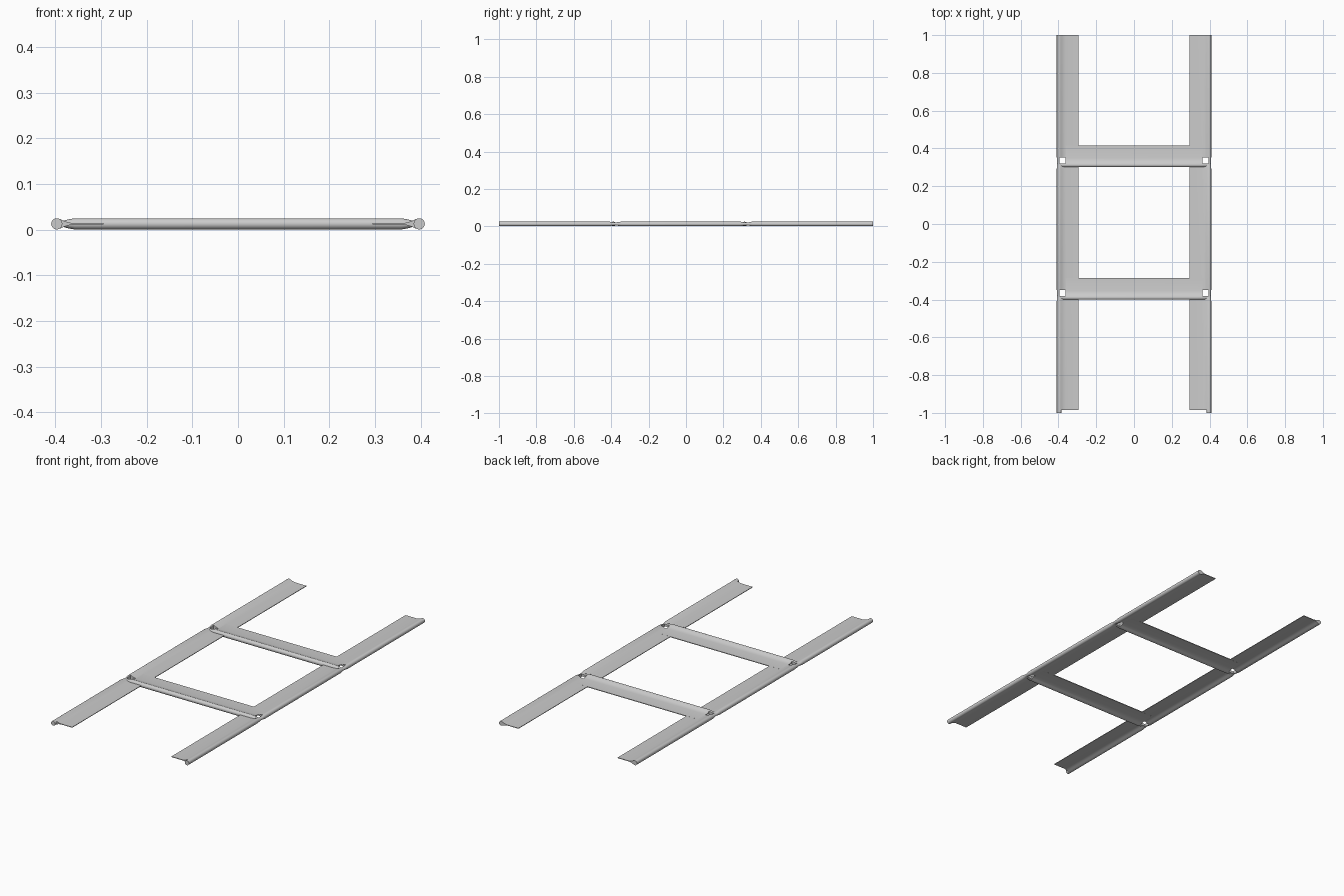
import bpy, bmesh, math

if "Cube" in bpy.data.objects:
    bpy.data.objects.remove(bpy.data.objects["Cube"])

R, ZC, OUT, WIDTH = 0.0122, 0.0128, 0.409, 0.115
CROSS = (-0.401, 0.301)          # front edges of the two crossbars


def profile(thin):
    """Round bead on the outer edge easing into a thin flange: (u, half height)."""
    top = [(R - R * math.cos(a), R * math.sin(a))
           for a in [math.radians(d) for d in range(15, 106, 15)]]
    top += [(0.021, 0.0098), (0.028, 0.0064), (0.036, 0.0036), (0.048, thin), (WIDTH, thin)]
    return [(0.0, 0.0)] + top + [(u, -h) for u, h in reversed(top)]


def loft(name, stations, place, thin):
    """Sweep the profile through (position, scale) stations."""
    bm = bmesh.new()
    rings = []
    for t, s in stations:
        ring = []
        for u, h in profile(thin):
            if u < R:
                u = R - (R - u) * (0.5 + 0.5 * s)
            if abs(h) > thin:
                h = math.copysign(max(abs(h) * s, thin), h)
            ring.append(bm.verts.new(place(t, u, ZC + h)))
        rings.append(ring)
    n = len(rings[0])
    for a, b in zip(rings, rings[1:]):
        for i in range(n):
            j = (i + 1) % n
            bm.faces.new((a[i], a[j], b[j], b[i]))
    bm.faces.new(rings[0])
    bm.faces.new(rings[-1])
    bmesh.ops.recalc_face_normals(bm, faces=bm.faces)
    me = bpy.data.meshes.new(name)
    bm.to_mesh(me)
    bm.free()
    ob = bpy.data.objects.new(name, me)
    bpy.context.collection.objects.link(ob)
    return ob


# square corner hole cutters, one mesh
bm = bmesh.new()
for sx in (-1, 1):
    for y in CROSS:
        r = bmesh.ops.create_cube(bm, size=0.031)
        bmesh.ops.translate(bm, verts=r["verts"], vec=(sx * 0.378, y + 0.036, ZC))
me = bpy.data.meshes.new("hole_cutter")
bm.to_mesh(me)
bm.free()
cutter = bpy.data.objects.new("hole_cutter", me)
bpy.context.collection.objects.link(cutter)
cutter.hide_render = True
cutter.hide_set(True)

parts = []

# side rails, pinched where the crossbars meet them
rail_st = [(-0.985, 1)]
for y in CROSS:
    rail_st += [(y - 0.008, 1), (y + 0.008, 0.72), (y + 0.02, 0.6),
                (y + 0.034, 0.72), (y + 0.052, 1)]
rail_st.append((1.0, 1))
for side, sx in (("left", -1), ("right", 1)):
    parts.append(loft(side + "_rail", rail_st,
                      lambda t, u, z, sx=sx: (sx * (OUT - u), t, z), 0.0015))
    # bead stub projecting past the flange at the front
    bpy.ops.mesh.primitive_cylinder_add(vertices=24, radius=R, depth=0.02,
                                        location=(sx * (OUT - R), -0.99, ZC),
                                        rotation=(math.pi / 2, 0, 0))
    bpy.context.object.name = side + "_rail_tip"
    parts.append(bpy.context.object)

# crossbars, bead on the front edge and tapered ends
bar_st = [(-0.395, 0.4), (-0.385, 0.5), (-0.372, 0.8), (-0.358, 1),
          (0.358, 1), (0.372, 0.8), (0.385, 0.5), (0.395, 0.4)]
for label, y in zip(("front", "back"), CROSS):
    parts.append(loft(label + "_crossbar", bar_st,
                      lambda t, u, z, y=y: (t, y + u, z), 0.0017))

for ob in parts:
    if not ob.name.endswith("tip"):
        m = ob.modifiers.new("holes", "BOOLEAN")
        m.operation = "DIFFERENCE"
        m.solver = "EXACT"
        m.object = cutter
    bpy.ops.object.select_all(action="DESELECT")
    ob.select_set(True)
    bpy.context.view_layer.objects.active = ob
    if ob.modifiers:
        bpy.ops.object.modifier_apply(modifier="holes")
    bpy.ops.object.shade_smooth_by_angle(angle=math.radians(35))

bpy.data.objects.remove(cutter)
